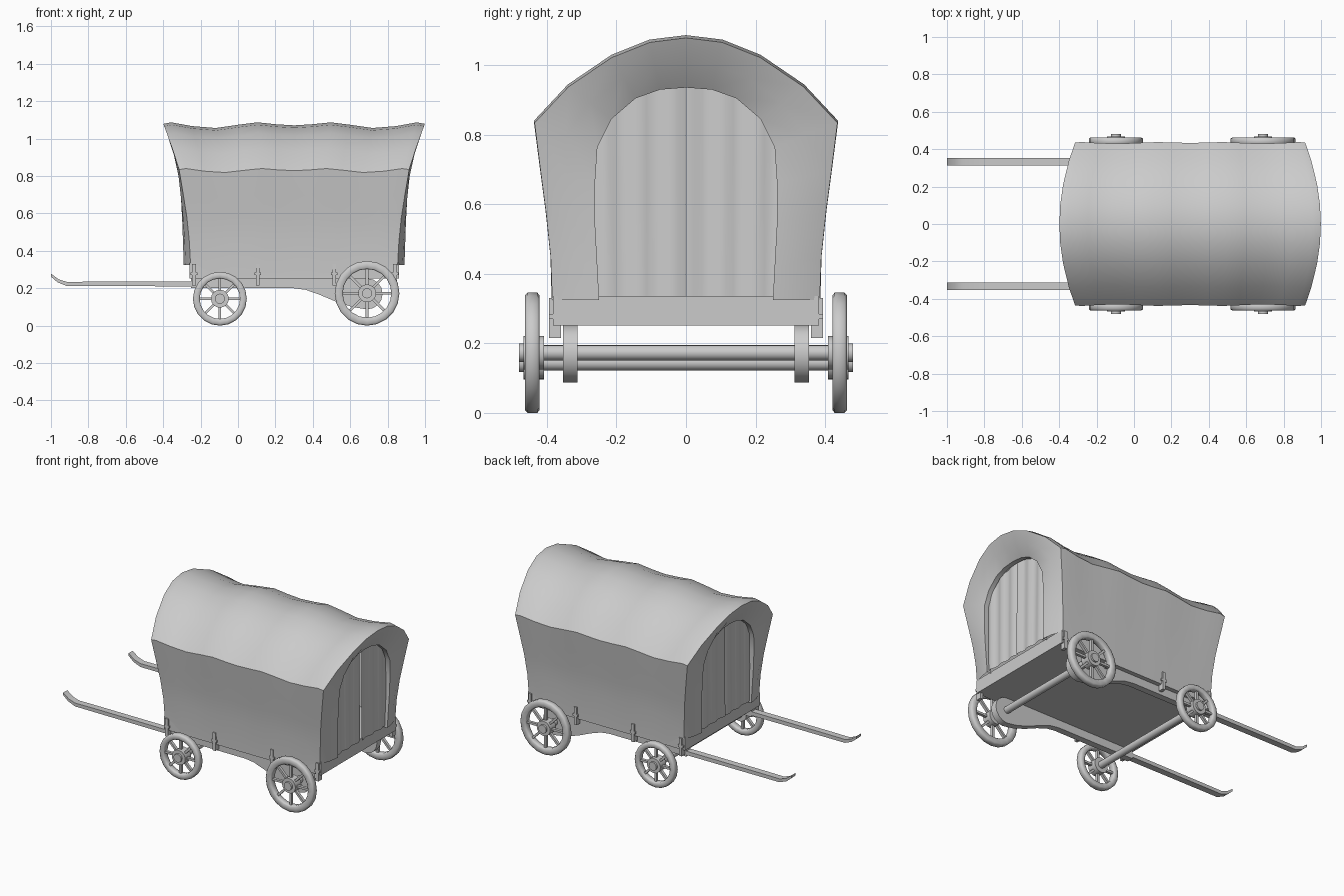
import bpy, bmesh, math
from mathutils import Matrix, Vector

if "Cube" in bpy.data.objects:
    bpy.data.objects.remove(bpy.data.objects["Cube"])

CX = 0.30  # middle of the wagon body along x


def finish(bm, name, angle=35):
    bmesh.ops.recalc_face_normals(bm, faces=bm.faces)
    me = bpy.data.meshes.new(name)
    bm.to_mesh(me)
    bm.free()
    ob = bpy.data.objects.new(name, me)
    bpy.context.collection.objects.link(ob)
    bpy.ops.object.select_all(action='DESELECT')
    ob.select_set(True)
    bpy.context.view_layer.objects.active = ob
    bpy.ops.object.shade_smooth_by_angle(angle=math.radians(angle))
    return ob


def add_box(bm, lo, hi, rot=Matrix()):
    lo, hi = Vector(lo), Vector(hi)
    m = rot @ Matrix.Translation((lo + hi) / 2) @ Matrix.Diagonal((*(hi - lo), 1))
    bmesh.ops.create_cube(bm, size=1, matrix=m)


def add_rod(bm, x, z, r, y0, y1, n=16):
    m = Matrix.Translation((x, (y0 + y1) / 2, z)) @ Matrix.Rotation(math.pi / 2, 4, 'X')
    bmesh.ops.create_cone(bm, cap_ends=True, segments=n, radius1=r, radius2=r,
                          depth=abs(y1 - y0), matrix=m)


def add_loft(bm, rings, closed=False):
    vs = [[bm.verts.new(p) for p in ring] for ring in rings]
    n = len(vs[0])
    pairs = list(zip(vs, vs[1:])) + ([(vs[-1], vs[0])] if closed else [])
    for a, b in pairs:
        for i in range(n if closed else n - 1):
            j = (i + 1) % n
            bm.faces.new((a[i], a[j], b[j], b[i]))


def interp(table, v):
    for (a, fa), (b, fb) in zip(table, table[1:]):
        if v <= b:
            return fa + (fb - fa) * max(0, (v - a) / (b - a))
    return table[-1][1]


# Canvas cover: hoop section flaring towards both ends, turned in to a doorway
OUTER = [(.385, .262), (.39, .45), (.404, .58), (.42, .7), (.438, .84),
         (.34, .945), (.215, 1.03), (.105, 1.074), (0, 1.087)]
INNER = [(.25, .325), (.255, .42), (.262, .55), (.262, .66), (.255, .765),
         (.215, .845), (.145, .905), (.075, .93), (0, .936)]
HALF_LEN = [(.26, .55), (.45, .56), (.6, .575), (.84, .615), (.95, .65), (1.09, .70)]
SAG = [(0, .016), (.14, .01), (.28, 0), (.42, .012), (.6, .03), (.78, .02), (.94, 0), (1, .008)]


def mirror_half(half):
    return half + [(-y, z) for y, z in half[-2::-1]]


def station(t):
    sag, pts = interp(SAG, abs(t)), []
    for k, (y, z) in enumerate(mirror_half(OUTER)):
        if k in (0, 16) and abs(t) > .9:
            z = .325
        w = (z - .26) / .82
        half = interp(HALF_LEN, z)
        pts.append((CX + t * half, y * (1 - .9 * sag * w), z - sag * w))
    return pts


def doorway(side):
    rim = station(side)
    inner = [(CX + side * (.59 + .02 * (z - .32) / .6), y, z) for y, z in mirror_half(INNER)]
    mid = [Vector(a).lerp(Vector(b), .5) + Vector((side * .008, 0, 0)) for a, b in zip(rim, inner)]
    fold = [(x - side * .03, y, z) for x, y, z in inner]
    return [mid, inner, fold]


ts = [s for s, _ in SAG]
ts = [-t for t in ts[:0:-1]] + ts
bm = bmesh.new()
add_loft(bm, doorway(-1)[::-1] + [station(t) for t in ts] + doorway(1))
finish(bm, "canvas_cover", 32)

# Door curtains: two gently folded panels at each end
for side, end in ((-1, "front"), (1, "rear")):
    bm = bmesh.new()
    for hand in (-1, 1):
        cols = []
        for i in range(13):
            y = .002 + .268 * i / 12
            top = .74 + .205 * math.sqrt(1 - (y / .275) ** 2)
            x = CX + side * (.577 + .006 * math.sin(i * 1.5 + hand))
            cols.append([(x, hand * y, .335), (x - side * .004, hand * y, top)])
        add_loft(bm, cols)
    finish(bm, end + "_curtains", 60)

# Wagon bed
bm = bmesh.new()
add_box(bm, (CX - .56, -.382, .252), (CX + .56, .382, .336))
finish(bm, "wagon_bed")

# Side rails running from the upturned shaft tips to the round rear axle mounts
rail = [(-1, .278), (-.96, .248), (-.915, .234), (-.8, .235), (-.25, .235), (-.25, .253), (.69, .253)]
rail += [(.69 + .083 * math.sin(a), .17 + .083 * math.cos(a))
         for a in (math.pi * k / 8 for k in range(1, 9))]
rail += [(.61, .1), (.52, .13), (.43, .168), (.36, .192), (.30, .2), (-.25, .2), (-.25, .21),
         (-.82, .212), (-.915, .212), (-.965, .232), (-1, .262)]
for side, hand in ((-1, "right"), (1, "left")):
    bm = bmesh.new()
    f = bm.faces.new([bm.verts.new((x, side * .333 - .021, z)) for x, z in rail])
    ext = bmesh.ops.extrude_face_region(bm, geom=[f])
    bmesh.ops.translate(bm, vec=(0, .042, 0),
                        verts=[v for v in ext['geom'] if isinstance(v, bmesh.types.BMVert)])
    finish(bm, hand + "_shaft_rail")

    # Pegs tying the canvas to the bed
    bm = bmesh.new()
    for x in (-.235, .105, .515, .84):
        y0, y1 = sorted((side * .36, side * .394))
        add_box(bm, (x - .01, y0, .215), (x + .01, y1, .33))
        add_box(bm, (x - .018, y0, .27), (x + .018, y1, .285))
    finish(bm, hand + "_canvas_pegs")

# Wheels and axles
for end, x, r, rin in (("front", -.097, .144, .108), ("rear", .69, .173, .13)):
    bm = bmesh.new()
    add_rod(bm, x, r, .022, -.43, .43)
    finish(bm, end + "_axle")
    for side, hand in ((-1, "right"), (1, "left")):
        bm = bmesh.new()
        yc = side * .442
        profile = [(rin, -.015), (rin + .006, -.021), (r - .008, -.021), (r, -.014),
                   (r, .014), (r - .008, .021), (rin + .006, .021), (rin, .015)]
        add_loft(bm, [[(x + p * math.cos(a), yc + q, r + p * math.sin(a)) for p, q in profile]
                      for a in (math.tau * k / 20 for k in range(20))], True)
        for k in range(8):
            rot = Matrix.Translation((x, yc, r)) @ Matrix.Rotation(math.tau * k / 8, 4, 'Y')
            add_box(bm, (-.007, -.009, .03), (.007, .009, rin + .008), rot)
        add_rod(bm, x, r, .048, side * .408, side * .468)
        add_rod(bm, x, r, .027, side * .46, side * .48)
        finish(bm, f"{end}_{hand}_wheel", 50)
